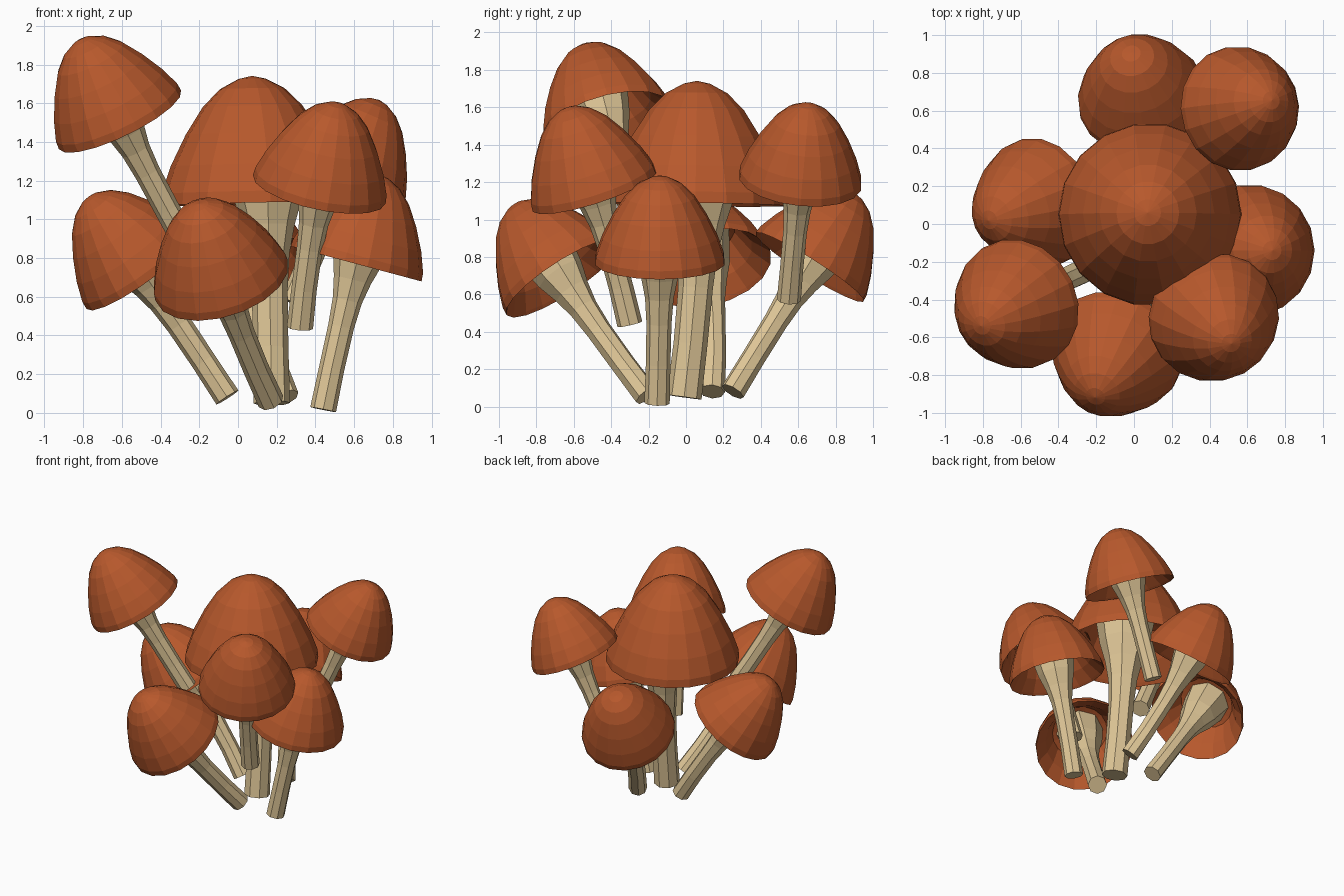
import bpy, bmesh, math
from mathutils import Vector

if "Cube" in bpy.data.objects:
    bpy.data.objects.remove(bpy.data.objects["Cube"])


def material(name, col):
    m = bpy.data.materials.new(name)
    m.diffuse_color = (*col, 1)
    m.use_nodes = True
    m.node_tree.nodes["Principled BSDF"].inputs["Base Color"].default_value = m.diffuse_color
    return m


CAP = material("cap rust orange", (0.475, 0.098, 0.025))
STEM = material("stem cream", (0.74, 0.57, 0.31))


def loft(name, rings, sides, mat):
    """Skin a list of (centre, axis, radius) rings; radius 0 makes a point."""
    bm = bmesh.new()
    loops = []
    for c, axis, r in rings:
        a = axis.normalized()
        u = (Vector((0, 1, 0)).cross(a)).normalized()
        v = a.cross(u)
        n = sides if r > 0 else 1
        loops.append([bm.verts.new(c + r * (math.cos(k * math.tau / sides) * u +
                                            math.sin(k * math.tau / sides) * v))
                      for k in range(n)])
    for lo, hi in zip(loops, loops[1:]):
        for k in range(sides):
            q = []
            for p in (lo[k % len(lo)], lo[(k + 1) % sides % len(lo)],
                      hi[(k + 1) % sides % len(hi)], hi[k % len(hi)]):
                if p not in q:
                    q.append(p)
            bm.faces.new(q)
    for end in (loops[0], loops[-1]):
        if len(end) > 2:
            bm.faces.new(end)
    bmesh.ops.recalc_face_normals(bm, faces=bm.faces)
    me = bpy.data.meshes.new(name)
    bm.to_mesh(me)
    bm.free()
    me.materials.append(mat)
    ob = bpy.data.objects.new(name, me)
    bpy.context.collection.objects.link(ob)


# cap profile (height above rim, radius): hollow inside, rim, dome
CAP_PROFILE = [(0.34, 0.12), (0.31, 0.27), (0.13, 0.365), (0.02, 0.46),
               (0, 0.48), (0.06, 0.475), (0.20, 0.425), (0.36, 0.345),
               (0.50, 0.255), (0.59, 0.165), (0.64, 0.07), (0.655, 0)]
# stem profile (fraction from base to rim, radius)
STEM_PROFILE = [(0, 0.093), (0.3, 0.09), (0.6, 0.092), (0.78, 0.105),
                (0.92, 0.135), (1.06, 0.18), (1.32, 0.23)]


def mushroom(name, rim, axis, base, s, shift=(0, 0, 0)):
    rim, a, base = Vector(rim), Vector(axis).normalized(), Vector(base)
    loft(name + "_cap", [(rim + a * h * s, a, r * s) for h, r in CAP_PROFILE], 18, CAP)
    # the stem bends gently from its foot into the cap axis
    root = rim + Vector(shift)
    ctrl = root - a * (root - base).length * 0.4
    top = root + a * 0.33 * s
    rings = []
    for f, r in STEM_PROFILE:
        t = f / 1.32
        p = (1 - t) ** 2 * base + 2 * t * (1 - t) * ctrl + t * t * top
        d = 2 * (1 - t) * (ctrl - base) + 2 * t * (top - ctrl)
        rings.append((p, d, r * s))
    loft(name + "_stem", rings, 8, STEM)


# name, rim centre, cap axis, stem foot, scale, stem offset under the cap
for m in [
    ("centre", (0.085, 0.05, 1.08), (-0.02, 0.015, 1), (0.175, -0.01, 0.05), 1.01, (0.07, 0.03, 0)),
    ("front", (-0.085, -0.66, 0.685), (-0.25, -0.53, 0.81), (0.17, -0.21, 0.06), 0.745),
    ("back", (0.045, 0.66, 0.745), (-0.13, 0.53, 0.84), (0.25, 0.25, 0.08), 0.715),
    ("left", (-0.50, 0.115, 0.74), (-0.57, -0.20, 0.79), (-0.055, 0.14, 0.08), 0.725),
    ("right", (0.61, -0.14, 0.77), (0.26, 0.0, 0.97), (0.44, -0.155, 0.017), 0.73),
    ("front_right", (0.42, -0.49, 1.155), (0.20, -0.30, 0.93), (0.32, -0.30, 0.44), 0.73),
    ("back_right", (0.55, 0.61, 1.205), (0.40, 0.10, 0.91), (0.28, 0.55, 0.57), 0.69),
    ("front_left", (-0.61, -0.42, 1.515), (-0.42, -0.25, 0.87), (-0.27, -0.25, 0.88), 0.73),
]:
    mushroom(*m)
